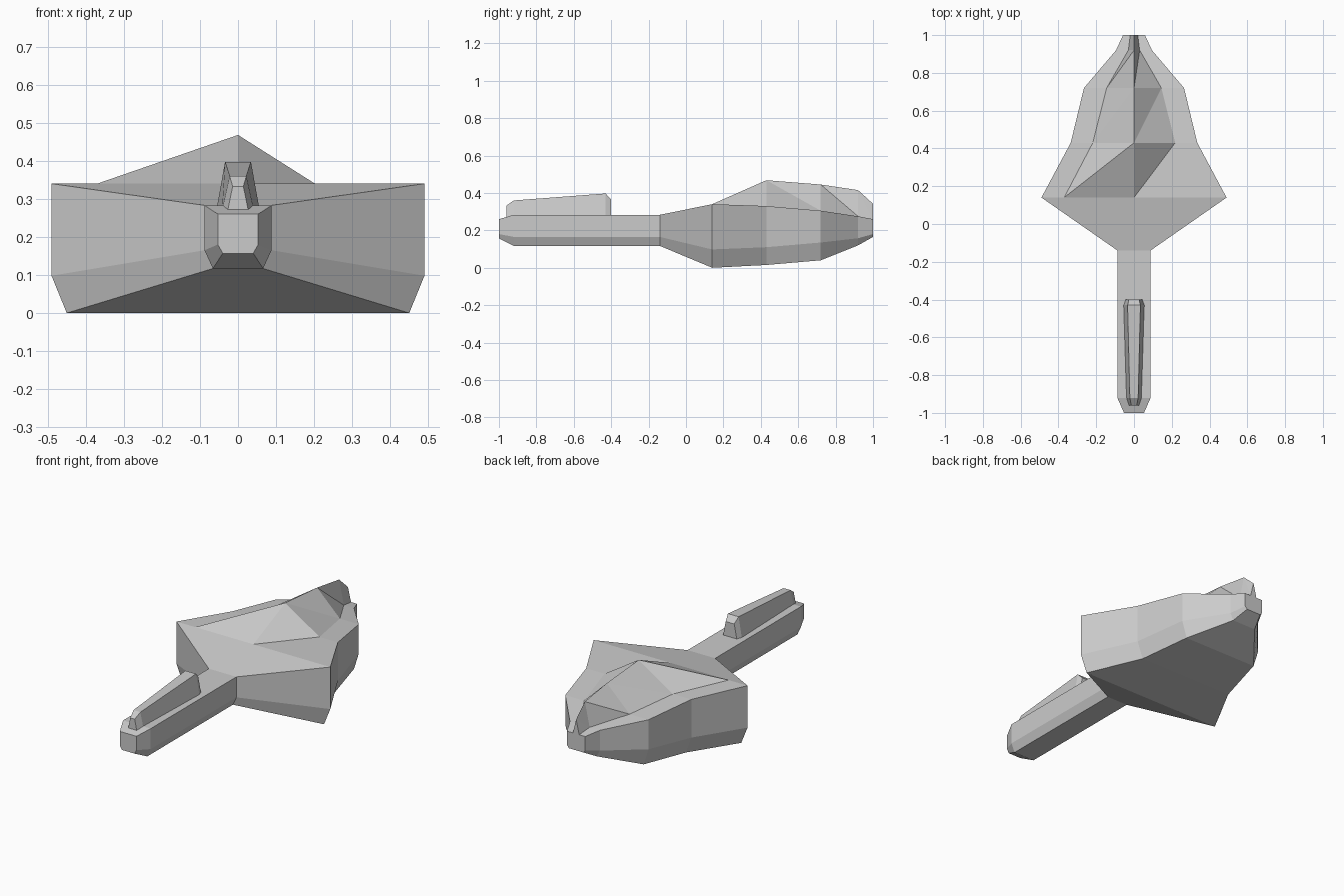
import bpy, bmesh

if "Cube" in bpy.data.objects:
    bpy.data.objects.remove(bpy.data.objects["Cube"])


def loft(name, sections, cap_front=True):
    """Skin left-to-right section outlines that all have the same point count."""
    bm = bmesh.new()
    rings = [[bm.verts.new((x, y, z)) for x, z in pts] for y, pts in sections]
    n = len(rings[0])
    for a, b in zip(rings, rings[1:]):
        for i in range(n):
            j = (i + 1) % n
            bm.faces.new((a[i], a[j], b[j], b[i]))
    if cap_front:
        bm.faces.new(rings[0])
    bm.faces.new(rings[-1])
    bmesh.ops.recalc_face_normals(bm, faces=bm.faces)
    mesh = bpy.data.meshes.new(name)
    bm.to_mesh(mesh)
    bm.free()
    obj = bpy.data.objects.new(name, mesh)
    bpy.context.collection.objects.link(obj)
    return obj


def mirrored(half):
    """Complete a right-hand outline with its left-hand mirror image."""
    return half + [(-x, z) for x, z in reversed(half)]


# Hull with long nose boom: y, side half-width, deck z, chine z, keel half-width, keel z
hull = [
    (-1.00, 0.053, 0.260, 0.180, 0.040, 0.157),
    (-0.92, 0.088, 0.283, 0.165, 0.066, 0.117),
    (-0.14, 0.088, 0.283, 0.165, 0.066, 0.117),
    (0.14, 0.490, 0.340, 0.098, 0.450, 0.000),
    (0.43, 0.335, 0.330, 0.110, 0.300, 0.015),
    (0.72, 0.265, 0.305, 0.135, 0.235, 0.040),
    (0.92, 0.095, 0.275, 0.158, 0.075, 0.120),
    (1.00, 0.058, 0.260, 0.180, 0.045, 0.165),
]
loft("hull", [(y, mirrored([(w, t), (w, c), (k, b)])) for y, w, t, c, k, b in hull])

# Pod on top of the boom: y, top half-width, top z, base half-width
pod = [
    (-0.96, 0.014, 0.333, 0.027),
    (-0.92, 0.022, 0.360, 0.042),
    (-0.43, 0.034, 0.397, 0.057),
    (-0.40, 0.027, 0.365, 0.046),
]
loft("boom_pod", [(y, mirrored([(w, t), (b, 0.27)])) for y, w, t, b in pod])

# Ridged canopy on the rear deck: y, base half-width, base z, ridge z
canopy = [
    (0.14, 0.370, 0.340, 0.340),
    (0.43, 0.218, 0.330, 0.468),
    (0.72, 0.145, 0.305, 0.445),
    (0.92, 0.030, 0.275, 0.415),
    (1.00, 0.020, 0.260, 0.342),
]
bm = bmesh.new()
rows = [[bm.verts.new(p) for p in ((-w, y, b), (0, y, r), (w, y, b))]
        for y, w, b, r in canopy]
for a, b in zip(rows, rows[1:]):
    for i in range(2):
        bm.faces.new((a[i], a[i + 1], b[i + 1]))if i else bm.faces.new((a[0], a[1], b[1]))
        bm.faces.new((a[i], b[i + 1], b[i]))
bm.faces.new(rows[-1])
bmesh.ops.recalc_face_normals(bm, faces=bm.faces)
if sum(f.normal.z for f in bm.faces) < 0:
    bmesh.ops.reverse_faces(bm, faces=bm.faces)
mesh = bpy.data.meshes.new("canopy")
bm.to_mesh(mesh)
bm.free()
bpy.context.collection.objects.link(bpy.data.objects.new("canopy", mesh))
